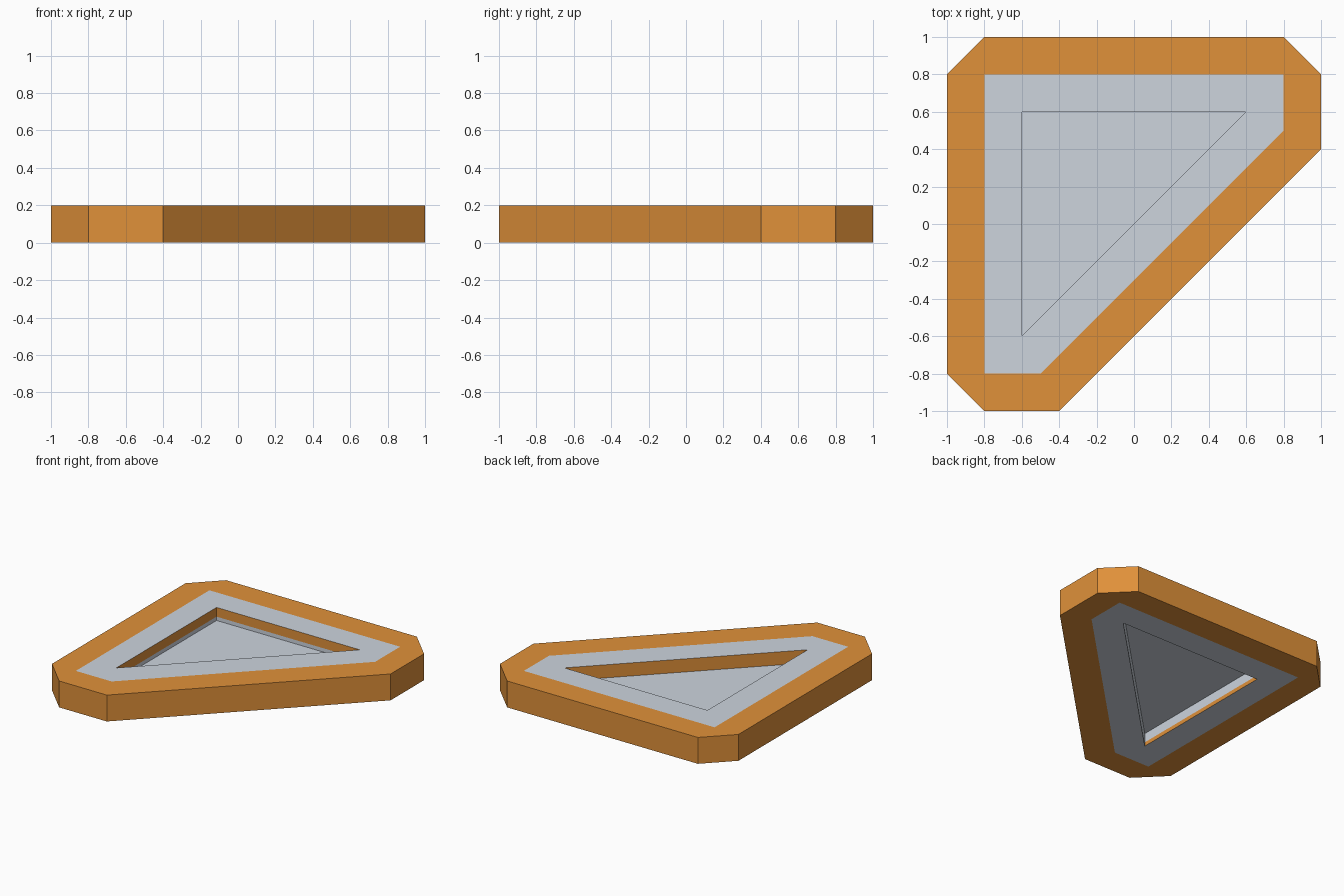
import bpy, bmesh

if "Cube" in bpy.data.objects:
    bpy.data.objects.remove(bpy.data.objects["Cube"])


def material(name, rgb):
    mat = bpy.data.materials.new(name)
    mat.diffuse_color = (*rgb, 1)
    mat.use_nodes = True
    mat.node_tree.nodes["Principled BSDF"].inputs["Base Color"].default_value = mat.diffuse_color
    return mat


ORANGE = material("orange", (0.745, 0.283, 0.042))
GREY = material("light grey", (0.61, 0.66, 0.73))

OUTLINE = [(-.8, 1), (.8, 1), (1, .8), (1, .4), (-.4, -1), (-.8, -1), (-1, -.8), (-1, .8)]
PANEL = [(-.8, .8), (.8, .8), (.8, .5), (-.5, -.8), (-.8, -.8)]
HOLE = [(-.6, .6), (.6, .6), (-.6, -.6)]


def add_loop(bm, points, z):
    """Closed ring of vertices at height z."""
    return [bm.verts.new((x, y, z)) for x, y in points]


def fill_between(bm, outer, inner, index):
    """Flat ring between two closed loops."""
    edges = []
    for loop in (outer, inner):
        for a, b in zip(loop, loop[1:] + loop[:1]):
            edges.append(bm.edges.get((a, b)) or bm.edges.new((a, b)))
    made = bmesh.ops.triangle_fill(bm, use_beauty=True, edges=edges)["geom"]
    for f in made:
        if isinstance(f, bmesh.types.BMFace):
            f.material_index = index


def wall(bm, low, high):
    """Upright faces joining two matching loops."""
    n = len(low)
    return [bm.faces.new((low[i], low[(i + 1) % n], high[(i + 1) % n], high[i]))
            for i in range(n)]


def finish(bm, name, mats):
    bmesh.ops.recalc_face_normals(bm, faces=bm.faces[:])
    mesh = bpy.data.meshes.new(name)
    bm.to_mesh(mesh)
    bm.free()
    for m in mats:
        mesh.materials.append(m)
    obj = bpy.data.objects.new(name, mesh)
    bpy.context.collection.objects.link(obj)


# Plate: orange border, grey inlay and a triangular opening
bm = bmesh.new()
levels = [0, .03, .1, .13, .2]
outer = [add_loop(bm, OUTLINE, z) for z in (0, .2)]
panel = [add_loop(bm, PANEL, z) for z in (0, .2)]
hole = [add_loop(bm, HOLE, z) for z in levels]
wall(bm, outer[0], outer[1])
for side, rim in ((0, hole[0]), (1, hole[-1])):
    fill_between(bm, outer[side], panel[side], 0)
    fill_between(bm, panel[side], rim, 1)

# Opening walls: grey low band, the diagonal wall grey on its lower half
for low, high in zip(hole, hole[1:]):
    for i, f in enumerate(wall(bm, low, high)):
        z = f.calc_center_median().z
        grey = z < .1 if i == 1 else .03 < z < .13
        f.material_index = int(grey)
finish(bm, "bordered_plate", [ORANGE, GREY])

# Thin web closing the opening at mid height
bm = bmesh.new()
low, high = (add_loop(bm, HOLE, z) for z in (.099, .101))
wall(bm, low, high)
bm.faces.new(low)
bm.faces.new(high)
finish(bm, "recess_floor", [GREY])
